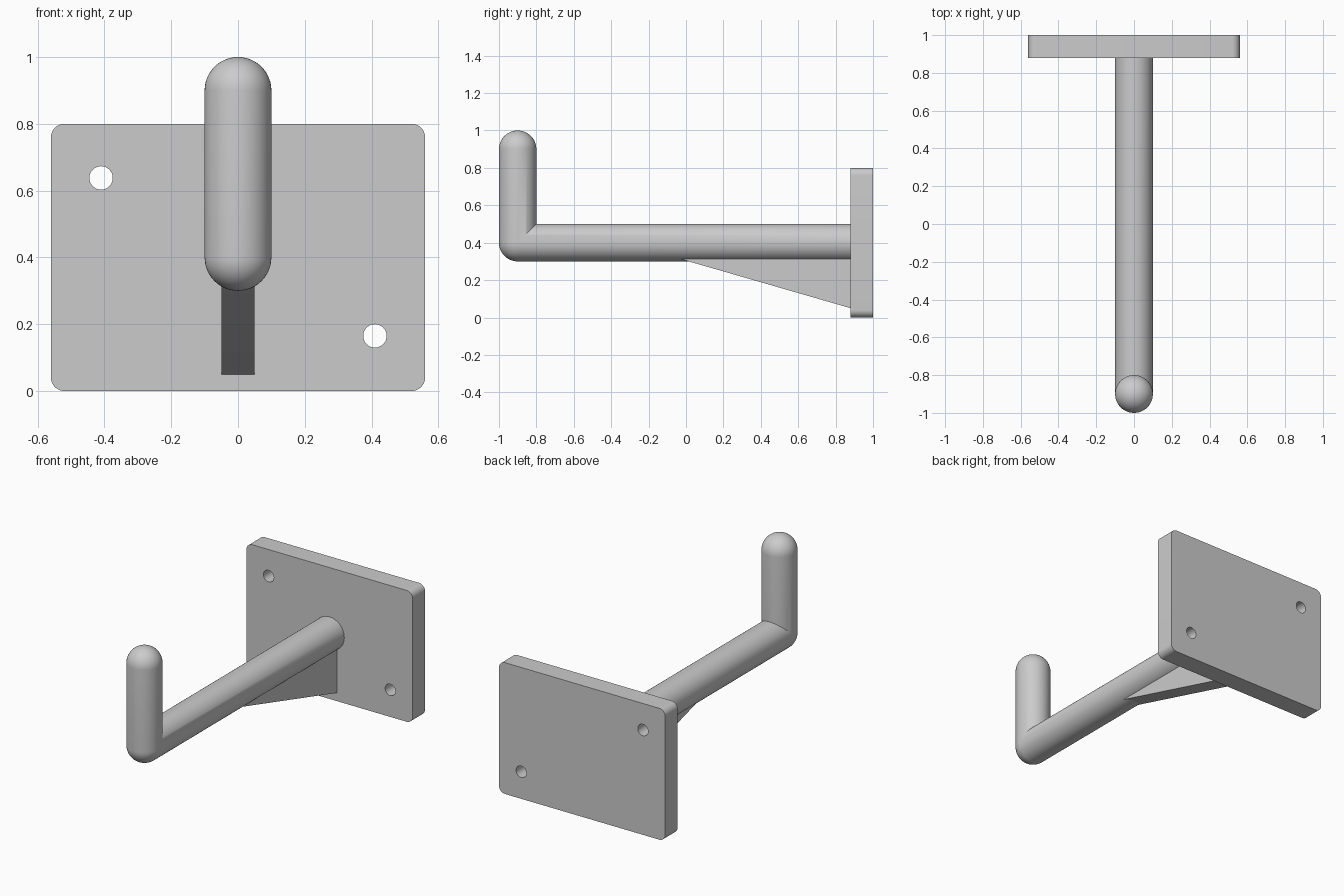
import bpy, bmesh
from math import sin, cos, pi, radians

if "Cube" in bpy.data.objects:
    bpy.data.objects.remove(bpy.data.objects["Cube"])


def finish(bm, name):
    bmesh.ops.remove_doubles(bm, verts=bm.verts, dist=1e-5)
    bmesh.ops.recalc_face_normals(bm, faces=bm.faces)
    mesh = bpy.data.meshes.new(name)
    bm.to_mesh(mesh)
    bm.free()
    ob = bpy.data.objects.new(name, mesh)
    bpy.context.collection.objects.link(ob)
    bpy.ops.object.select_all(action='DESELECT')
    ob.select_set(True)
    bpy.context.view_layer.objects.active = ob
    bpy.ops.object.shade_smooth_by_angle(angle=radians(35))
    return ob


def arc(cx, cz, r, start, end, n):
    return [(cx + r * cos(start + (end - start) * i / n),
             cz + r * sin(start + (end - start) * i / n)) for i in range(n + 1)]


# Wall plate: rounded rectangle with two diagonal screw holes
W, H, R = 0.56, 0.80, 0.04
outline = []
for k, (sx, z) in enumerate([(1, H - R), (-1, H - R), (-1, R), (1, R)]):
    outline += arc(sx * (W - R), z, R, k * pi / 2, (k + 1) * pi / 2, 8)
holes = [arc(x, z, 0.035, 0, 2 * pi, 32)[:-1] for x, z in [(-0.41, 0.638), (0.41, 0.165)]]

bm = bmesh.new()
for loop in [outline] + holes:
    vs = [bm.verts.new((x, 0.88, z)) for x, z in loop]
    for a, b in zip(vs, vs[1:] + vs[:1]):
        bm.edges.new((a, b))
bmesh.ops.triangle_fill(bm, use_beauty=True, edges=bm.edges[:], normal=(0, -1, 0))
ext = bmesh.ops.extrude_face_region(bm, geom=bm.faces[:], use_keep_orig=True)
bmesh.ops.translate(bm, vec=(0, 0.12, 0),
                    verts=[g for g in ext['geom'] if isinstance(g, bmesh.types.BMVert)])
finish(bm, "wall_plate")

# Hook: round bar swept out of the plate, ball-shaped outer bend, domed tip
r, N, STEPS = 0.10, 48, 12
BEND_Y, ARM_Z, TIP_Z = -0.90, 0.40, 0.90
angles = [2 * pi * i / N for i in range(N)]
rings = [[(r * cos(t), 0.89, ARM_Z + r * sin(t)) for t in angles]]
for k in range(STEPS + 1):
    a = k / STEPS * pi / 2
    ring = []
    for t in angles:
        s = r * sin(t)
        # inner half meets in a mitre, outer half turns as a sphere
        dy, dz = (s, s) if s > 0 else (s * sin(a), s * cos(a))
        ring.append((r * cos(t), BEND_Y + dy, ARM_Z + dz))
    rings.append(ring)
for k in range(STEPS + 1):
    b = k / STEPS * pi / 2
    rings.append([(r * cos(b) * cos(t), BEND_Y + r * cos(b) * sin(t), TIP_Z + r * sin(b))
                  for t in angles])

bm = bmesh.new()
rows = [[bm.verts.new(p) for p in ring] for ring in rings]
bm.faces.new(rows[0])
for lo, hi in zip(rows, rows[1:]):
    for i in range(N):
        j = (i + 1) % N
        bm.faces.new((lo[i], lo[j], hi[j], hi[i]))
finish(bm, "hook_bar")

# Triangular support rib under the bar
bm = bmesh.new()
profile = [(-0.158, 0.35), (0.88, 0.05), (0.89, 0.05), (0.89, 0.35)]
left, right = [[bm.verts.new((x, y, z)) for y, z in profile] for x in (-0.05, 0.05)]
bm.faces.new(left)
bm.faces.new(right)
for i in range(4):
    j = (i + 1) % 4
    bm.faces.new((left[i], left[j], right[j], right[i]))
finish(bm, "support_rib")
